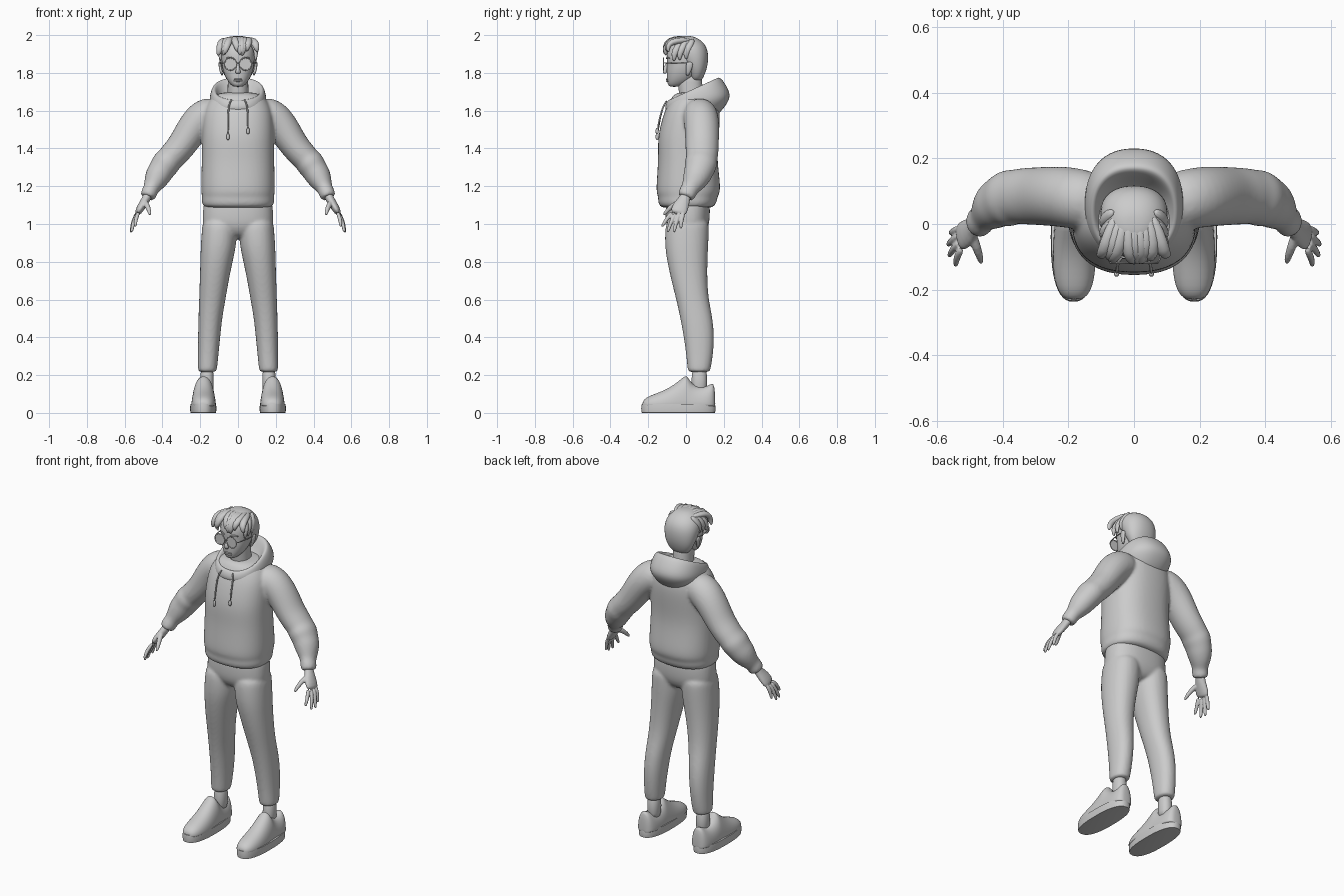
import bpy, bmesh, math, random
from mathutils import Vector

random.seed(4)


def sup(v, n):
    return math.copysign(abs(v) ** (2 / n), v)


def skin(bm, rings):
    """Bridge a list of point rings and cap both ends."""
    vs = [[bm.verts.new(p) for p in r] for r in rings]
    k = len(vs[0])
    for a, b in zip(vs, vs[1:]):
        for i in range(k):
            j = (i + 1) % k
            bm.faces.new((a[i], a[j], b[j], b[i]))
    bm.faces.new(vs[0][::-1])
    bm.faces.new(vs[-1])


def stack(bm, rows, s=1, n=2.2, k=24):
    """Rings of (z_front, z_back, x_centre, x_radius, y_front, y_back)."""
    rings = []
    for zf, zb, cx, rx, yf, yb in rows:
        ring = []
        for i in range(k):
            a = 2 * math.pi * i / k
            c, t = sup(math.cos(a), n), sup(math.sin(a), n)
            f = (t + 1) / 2
            ring.append((s * (cx + rx * c), yf + (yb - yf) * f, zf + (zb - zf) * f))
        rings.append(ring)
    skin(bm, rings)


def flat(rows):
    return [(z, z, cx, rx, yf, yb) for z, cx, rx, yf, yb in rows]


def sweep(bm, pts, s=1, ref=(0, 1, 0), k=16):
    """Elliptic tube along points of (x, y, z, radius, radius along ref)."""
    P = [Vector(p[:3]) for p in pts]
    rings = []
    for i, p in enumerate(pts):
        t = (P[min(i + 1, len(P) - 1)] - P[max(i - 1, 0)]).normalized()
        r = Vector(ref)
        b = (r - t * t.dot(r)).normalized()
        n = t.cross(b)
        ring = []
        for j in range(k):
            a = 2 * math.pi * j / k
            q = P[i] + n * p[3] * math.cos(a) + b * p[4] * math.sin(a)
            ring.append((s * q.x, q.y, q.z))
        rings.append(ring)
    skin(bm, rings)


def finish(name, bm, sub=1, voxel=0, smooth=0):
    bmesh.ops.recalc_face_normals(bm, faces=bm.faces)
    for f in bm.faces:
        f.smooth = True
    me = bpy.data.meshes.new(name)
    bm.to_mesh(me)
    bm.free()
    ob = bpy.data.objects.new(name, me)
    bpy.context.collection.objects.link(ob)
    if sub:
        ob.modifiers.new("subsurf", "SUBSURF").levels = sub
        ob.modifiers["subsurf"].render_levels = sub
    if voxel:
        m = ob.modifiers.new("remesh", "REMESH")
        m.mode, m.voxel_size, m.use_smooth_shade = "VOXEL", voxel, True
        m = ob.modifiers.new("smooth", "SMOOTH")
        m.factor, m.iterations = 0.5, smooth
    return ob


# hoodie body with both sleeves blended together
bm = bmesh.new()
stack(bm, flat([(1.085, 0, .165, -.12, .13), (1.092, 0, .186, -.14, .15), (1.12, 0, .194, -.15, .166),
                (1.142, 0, .191, -.147, .166), (1.165, 0, .196, -.158, .182), (1.22, 0, .197, -.157, .182),
                (1.35, 0, .192, -.147, .165), (1.45, 0, .192, -.152, .172), (1.55, 0, .19, -.13, .182),
                (1.62, 0, .178, -.105, .178), (1.675, 0, .14, -.075, .155), (1.70, 0, .09, -.05, .12)]), n=2.4)
arm = [(.09, .06, 1.605, .085, .09), (.185, .08, 1.57, .098, .095), (.24, .085, 1.508, .088, .094),
       (.295, .085, 1.418, .078, .09), (.34, .085, 1.367, .076, .088), (.365, .083, 1.34, .072, .084),
       (.385, .078, 1.318, .078, .09), (.405, .07, 1.285, .07, .08), (.425, .058, 1.255, .07, .076),
       (.445, .038, 1.215, .056, .062), (.46, .02, 1.187, .041, .046), (.468, .01, 1.17, .044, .049),
       (.478, 0, 1.145, .041, .046), (.48, -.002, 1.14, .033, .037)]
for s in (1, -1):
    sweep(bm, arm, s)
finish("hoodie", bm, 2, .009, 4)

# hood: rings from inside the collar over the rim to the back
bm = bmesh.new()
stack(bm, [(1.60, 1.66, 0, .06, -.02, .08), (1.62, 1.69, 0, .085, -.05, .12), (1.645, 1.745, 0, .11, -.072, .145),
           (1.66, 1.782, 0, .124, -.088, .168), (1.65, 1.77, 0, .142, -.102, .192),
           (1.625, 1.69, 0, .155, -.112, .242), (1.605, 1.64, 0, .145, -.11, .222),
           (1.595, 1.58, 0, .12, -.1, .175), (1.59, 1.56, 0, .08, -.05, .13)], n=2.3)
finish("hood", bm, 2)

# drawstrings with end toggles
bm = bmesh.new()
for s, end in ((-1, 1.47), (1, 1.5)):
    sweep(bm, [(.035, -.1, 1.655, .005, .005), (.05, -.118, 1.63, .005, .005), (.052, -.138, 1.57, .005, .005),
               (.053, -.151, end, .005, .005)], s, k=8)
    sweep(bm, [(.053, -.152, end + .01, .006, .006), (.053, -.153, end, .009, .009),
               (.053, -.153, end - .02, .009, .009), (.053, -.152, end - .025, .005, .005)], s, k=8)
finish("drawstrings", bm)

# trousers
bm = bmesh.new()
stack(bm, flat([(1.13, 0, .175, -.10, .12), (1.1, 0, .185, -.108, .128), (1.02, 0, .19, -.11, .127),
                (.97, 0, .185, -.1, .115), (.92, 0, .13, -.06, .08)]), n=2.4)
for s in (1, -1):
    stack(bm, flat([(1.04, .095, .09, -.1, .12), (.97, .098, .094, -.112, .122), (.88, .104, .094, -.112, .118),
                    (.8, .114, .086, -.1, .114), (.7, .126, .077, -.078, .113), (.6, .136, .07, -.052, .12),
                    (.5, .147, .063, -.03, .142), (.4, .153, .059, -.012, .15), (.3, .158, .054, .002, .143),
                    (.225, .162, .051, .008, .13), (.215, .162, .045, .014, .124)]), s)
finish("trousers", bm, 2, .009, 3)

# ankles
bm = bmesh.new()
for s in (1, -1):
    stack(bm, flat([(.09, .165, .037, .025, .115), (.17, .165, .036, .03, .112), (.25, .163, .035, .03, .11)]), s)
finish("ankles", bm)

# shoe soles and uppers
bm = bmesh.new()
for s in (1, -1):
    stack(bm, flat([(0, .184, .064, -.228, .148), (.001, .184, .068, -.234, .154), (.022, .184, .07, -.237, .157),
                    (.046, .184, .068, -.234, .154), (.047, .184, .06, -.22, .14)]), s, n=2.5, k=48)
ob = finish("shoe_soles", bm, 0)
bpy.context.view_layer.objects.active = ob
ob.select_set(True)
bpy.ops.object.shade_smooth_by_angle(angle=math.radians(40))
shoe = [(-.231, .02, .055), (-.22, .04, .075), (-.19, .057, .092), (-.14, .065, .11), (-.09, .066, .132),
        (-.04, .064, .168), (-.005, .061, .2), (.008, .06, .195), (.03, .06, .155), (.07, .059, .135),
        (.11, .057, .14), (.138, .048, .16), (.15, .034, .15), (.155, .02, .08)]
bm = bmesh.new()
for s in (1, -1):
    rings = []
    for y, w, h in shoe:
        ring = []
        for i in range(20):
            a = 2 * math.pi * i / 20
            v = math.sin(a)
            z = .042 + (h - .042) * abs(v) ** .95 if v > 0 else .042 + .012 * v
            ring.append((s * (.182 + w * sup(math.cos(a), 2.2)), y, z))
        rings.append(ring)
    skin(bm, rings)
finish("shoe_uppers", bm)

# hands: palm, four fingers, thumb
fingers = [((.525, -.072, 1.065), (.545, -.128, .985)), ((.532, -.055, 1.06), (.564, -.098, .957)),
           ((.534, -.034, 1.06), (.568, -.064, .955)), ((.532, -.012, 1.065), (.56, -.028, .975))]
bm = bmesh.new()
for s in (1, -1):
    sweep(bm, [(.47, .005, 1.17, .025, .029), (.485, -.006, 1.135, .023, .029), (.5, -.02, 1.11, .023, .04),
               (.52, -.035, 1.078, .021, .046), (.534, -.042, 1.052, .015, .042)], s)
    for a, b in fingers:
        a, b = Vector(a), Vector(b)
        mid = a.lerp(b, .5) + Vector((.007, -.004, 0))
        sweep(bm, [(*a, .012, .013), (*mid, .0115, .0115), (*a.lerp(b, .92), .009, .009), (*b, .005, .005)], s, k=10)
    sweep(bm, [(.495, -.025, 1.12, .016, .016), (.481, -.07, 1.1, .015, .015), (.47, -.1, 1.07, .012, .012),
               (.465, -.122, 1.045, .007, .007)], s, (1, 0, 0), 10)
finish("hands", bm, 1, .004, 3)

# neck and head
bm = bmesh.new()
stack(bm, flat([(1.6, 0, .062, -.03, .1), (1.68, 0, .056, -.035, .092), (1.75, 0, .054, -.045, .085),
                (1.82, 0, .056, -.05, .085)]))
finish("neck", bm)
bm = bmesh.new()
stack(bm, flat([(1.726, 0, .018, -.082, -.045), (1.733, 0, .034, -.095, -.01), (1.755, 0, .054, -.1, .03),
                (1.785, 0, .071, -.102, .06), (1.82, 0, .082, -.103, .08), (1.845, 0, .086, -.1, .09),
                (1.88, 0, .089, -.105, .095), (1.92, 0, .088, -.1, .09), (1.955, 0, .075, -.08, .075),
                (1.98, 0, .04, -.045, .045)]))
sweep(bm, [(0, -.098, 1.855, .006, .007), (0, -.106, 1.83, .011, .009), (0, -.115, 1.808, .013, .014),
           (0, -.107, 1.796, .01, .016)], 1, (1, 0, 0), 10)
for z in (1.766, 1.757):
    sweep(bm, [(-.026, -.092, z, .002, .002), (-.01, -.102, z, .005, .006), (.01, -.102, z, .005, .006),
               (.026, -.092, z, .002, .002)], 1, (0, 1, 0), 8)
for s in (1, -1):
    sweep(bm, [(.082, .005, 1.785, .005, .007), (.09, .012, 1.805, .008, .014), (.095, .018, 1.84, .009, .021),
               (.098, .022, 1.86, .006, .015)], s, k=10)
    sweep(bm, [(.016, -.104, 1.874, .003, .003), (.042, -.102, 1.884, .005, .005),
               (.066, -.084, 1.876, .003, .003)], s, k=8)
finish("head", bm)

# hair: back cap plus swept locks over crown, forehead and temples
bm = bmesh.new()
stack(bm, flat([(1.755, 0, .045, .03, .078), (1.775, 0, .066, .02, .092), (1.81, 0, .086, .01, .107),
                (1.85, 0, .098, -.02, .117), (1.9, 0, .105, -.05, .119), (1.94, 0, .1, -.08, .109),
                (1.97, 0, .08, -.075, .085), (1.99, 0, .048, -.045, .05), (1.996, 0, .02, -.02, .02)]))
finish("hair_cap", bm)
bm = bmesh.new()
for i in range(9):
    x = -.085 + .0212 * i
    d, e = random.uniform(-.025, .02), random.uniform(-.015, .012)
    c = 1 - (x / .11) ** 2
    sweep(bm, [(x * .6, .03, 1.972 + e * .3, .01, .014), (x * .85, -.025, 1.965 + .018 * c, .018, .022),
               (x + d * .4, -.075 - .015 * c, 1.955 + .02 * c, .019, .022),
               (x + d, -.085 - .032 * c, 1.93 + e, .015, .018),
               (x * 1.04 + d * 1.3, -.08 - .028 * c, 1.902 + e, .005, .006)], 1, (1, 0, 0), 10)
for s in (1, -1):
    for y, z in ((-.055, 1.95), (-.025, 1.955), (.01, 1.96)):
        sweep(bm, [(.06, y + .03, z + .02, .01, .012), (.09, y + .01, z - .012, .014, .02),
                   (.098, y - .01, z - .05, .012, .018), (.09, y - .008, z - .09, .004, .007)], s, (0, 1, 0), 10)
finish("hair_locks", bm)

# round glasses
for s, side in ((1, "left"), (-1, "right")):
    loc = (s * .04, -.119, 1.846)
    bpy.ops.mesh.primitive_torus_add(major_radius=.032, minor_radius=.003, major_segments=32, minor_segments=8,
                                     location=loc, rotation=(math.pi / 2, 0, 0))
    bpy.context.object.name = "glasses_rim_" + side
    bpy.ops.mesh.primitive_cylinder_add(radius=.032, depth=.002, vertices=32, location=loc,
                                        rotation=(math.pi / 2, 0, 0))
    bpy.context.object.name = "glasses_lens_" + side
bm = bmesh.new()
for s in (1, -1):
    sweep(bm, [(.071, -.119, 1.853, .003, .003), (.084, -.1, 1.853, .003, .003), (.094, -.03, 1.853, .003, .003),
               (.098, .03, 1.85, .003, .003)], s, (0, 0, 1), 8)
sweep(bm, [(-.01, -.119, 1.85, .003, .003), (0, -.121, 1.854, .003, .003), (.01, -.119, 1.85, .003, .003)], 1, k=8)
finish("glasses_frame", bm)
